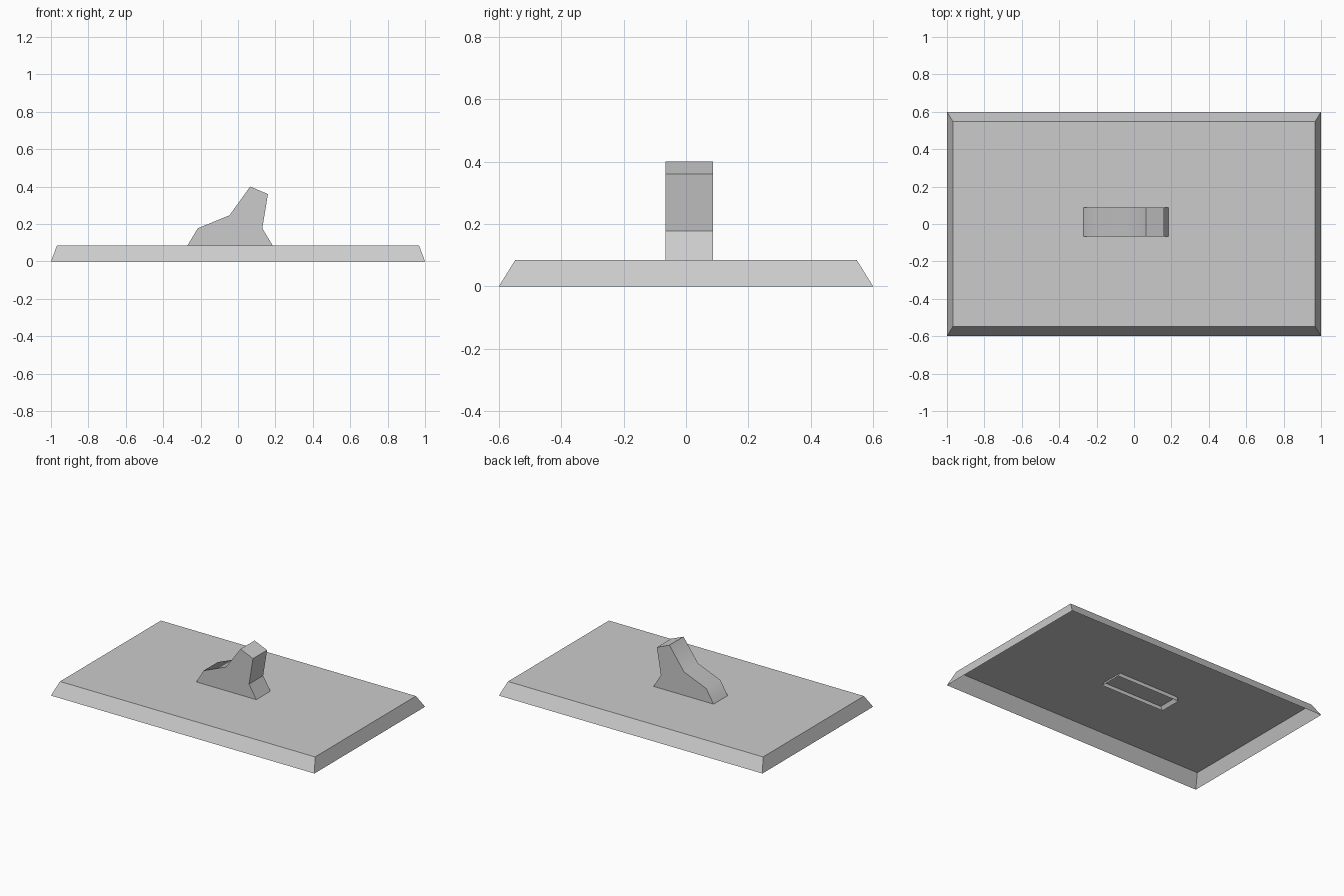
import bpy
import bmesh
import math

cube = bpy.data.objects.get("Cube")
if cube:
    bpy.data.objects.remove(cube, do_unlink=True)

grey = bpy.data.materials.new("light_grey")
grey.use_nodes = True
colour = (0.6, 0.6, 0.6, 1)
grey.diffuse_color = colour
grey.node_tree.nodes["Principled BSDF"].inputs["Base Color"].default_value = colour


def open_shell(name, lower, upper, cap=True):
    """Skin two matching loops and close the second one."""
    bm = bmesh.new()
    a = [bm.verts.new(p) for p in lower]
    b = [bm.verts.new(p) for p in upper]
    n = len(a)
    for i in range(n):
        j = (i + 1) % n
        bm.faces.new((a[i], a[j], b[j], b[i]))
    bm.faces.new(b)
    if cap:
        bm.faces.new(a[::-1])
    bm.normal_update()
    return finish(name, bm)


def finish(name, bm):
    mesh = bpy.data.meshes.new(name)
    bm.to_mesh(mesh)
    bm.free()
    mesh.materials.append(grey)
    obj = bpy.data.objects.new(name, mesh)
    bpy.context.collection.objects.link(obj)
    return obj


def rectangle(x, y, z):
    return [(-x, -y, z), (x, -y, z), (x, y, z), (-x, y, z)]


# Base plate: bevelled tray, open underneath
open_shell("base_plate", rectangle(1, 0.6, 0), rectangle(0.968, 0.547, 0.085), cap=False)

# Handle: side profile extruded in y, its open foot reaching just through the plate
profile = [(-0.285, 0.06), (0.2, 0.06), (0.13, 0.177), (0.16, 0.36),
           (0.065, 0.4), (-0.045, 0.247), (-0.215, 0.177)]
front = [(x, -0.066, z) for x, z in profile]
back = [(x, 0.087, z) for x, z in profile]
handle = open_shell("handle", back, front)
bm = bmesh.new()
bm.from_mesh(handle.data)
foot = [f for f in bm.faces if all(v.co.z < 0.07 for v in f.verts)]
bmesh.ops.delete(bm, geom=foot, context="FACES_ONLY")
bmesh.ops.recalc_face_normals(bm, faces=bm.faces)
bm.to_mesh(handle.data)
bm.free()

# Soften the gentle bends along the handle, keep the other edges crisp
bpy.ops.object.select_all(action="DESELECT")
handle.select_set(True)
bpy.context.view_layer.objects.active = handle
bpy.ops.object.shade_smooth_by_angle(angle=math.radians(38))
